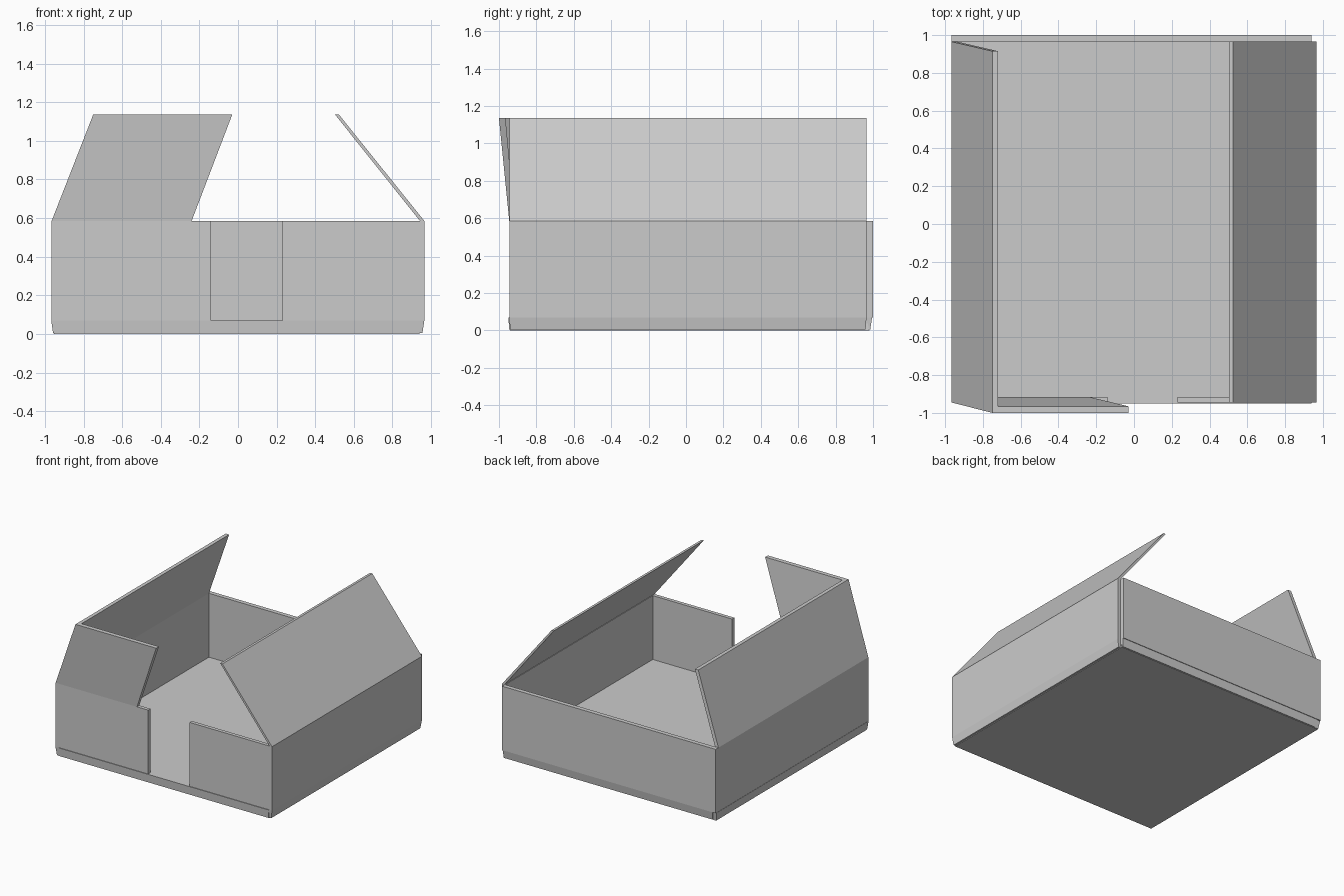
import bpy, bmesh

if "Cube" in bpy.data.objects:
    bpy.data.objects.remove(bpy.data.objects["Cube"])


def slab(name, lo, hi):
    """Six-sided panel between two level rectangles (x0, x1, y0, y1, z)."""
    bm = bmesh.new()
    rings = []
    for x0, x1, y0, y1, z in (lo, hi):
        rings.append([bm.verts.new(p) for p in
                      ((x0, y0, z), (x1, y0, z), (x1, y1, z), (x0, y1, z))])
    a, b = rings
    bm.faces.new(a[::-1])
    bm.faces.new(b)
    for i in range(4):
        j = (i + 1) % 4
        bm.faces.new((a[i], a[j], b[j], b[i]))
    bmesh.ops.recalc_face_normals(bm, faces=bm.faces)
    mesh = bpy.data.meshes.new(name)
    bm.to_mesh(mesh)
    bm.free()
    obj = bpy.data.objects.new(name, mesh)
    bpy.context.collection.objects.link(obj)
    return obj


def upright(name, x0, x1, y0, y1, z0, z1):
    return slab(name, (x0, x1, y0, y1, z0), (x0, x1, y0, y1, z1))


FOLD, TOP, PEAK = 0.07, 0.585, 1.135

# Floor of the carton
slab("floor", (-0.955, 0.94, -0.94, 0.98, 0), (-0.935, 0.935, -0.915, 0.965, FOLD))

# Slightly flared fold strips around the bottom
slab("front_fold", (-0.925, 0.935, -0.945, -0.912, 0.005), (-0.935, 0.94, -0.95, -0.915, FOLD))
slab("back_fold", (-0.925, 0.935, 0.955, 0.985, 0.005), (-0.935, 0.94, 0.965, 0.995, FOLD))
slab("left_fold", (-0.958, -0.925, -0.94, 0.98, 0.005), (-0.967, -0.935, -0.945, 0.99, FOLD))
slab("right_fold", (0.925, 0.955, -0.94, 0.96, 0.005), (0.935, 0.965, -0.945, 0.965, FOLD))

# Walls, with a gap in the front
upright("left_wall", -0.965, -0.935, -0.945, 1.0, FOLD, TOP)
upright("right_wall", 0.937, 0.965, -0.945, 0.965, FOLD, TOP)
upright("back_wall", -0.935, 0.94, 0.965, 1.0, FOLD, TOP)
upright("front_wall_left", -0.935, -0.14, -0.945, -0.915, FOLD, TOP)
upright("front_wall_right", 0.23, 0.937, -0.945, -0.915, FOLD, TOP)

# Open lid flaps
slab("right_flap", (0.942, 0.965, -0.945, 0.965, TOP), (0.503, 0.523, -0.945, 0.965, PEAK))
slab("left_flap", (-0.965, -0.935, -0.945, 0.965, TOP), (-0.75, -0.72, -1.0, 0.915, PEAK))
slab("front_flap", (-0.935, -0.24, -0.945, -0.915, TOP), (-0.72, -0.03, -1.0, -0.965, PEAK))
